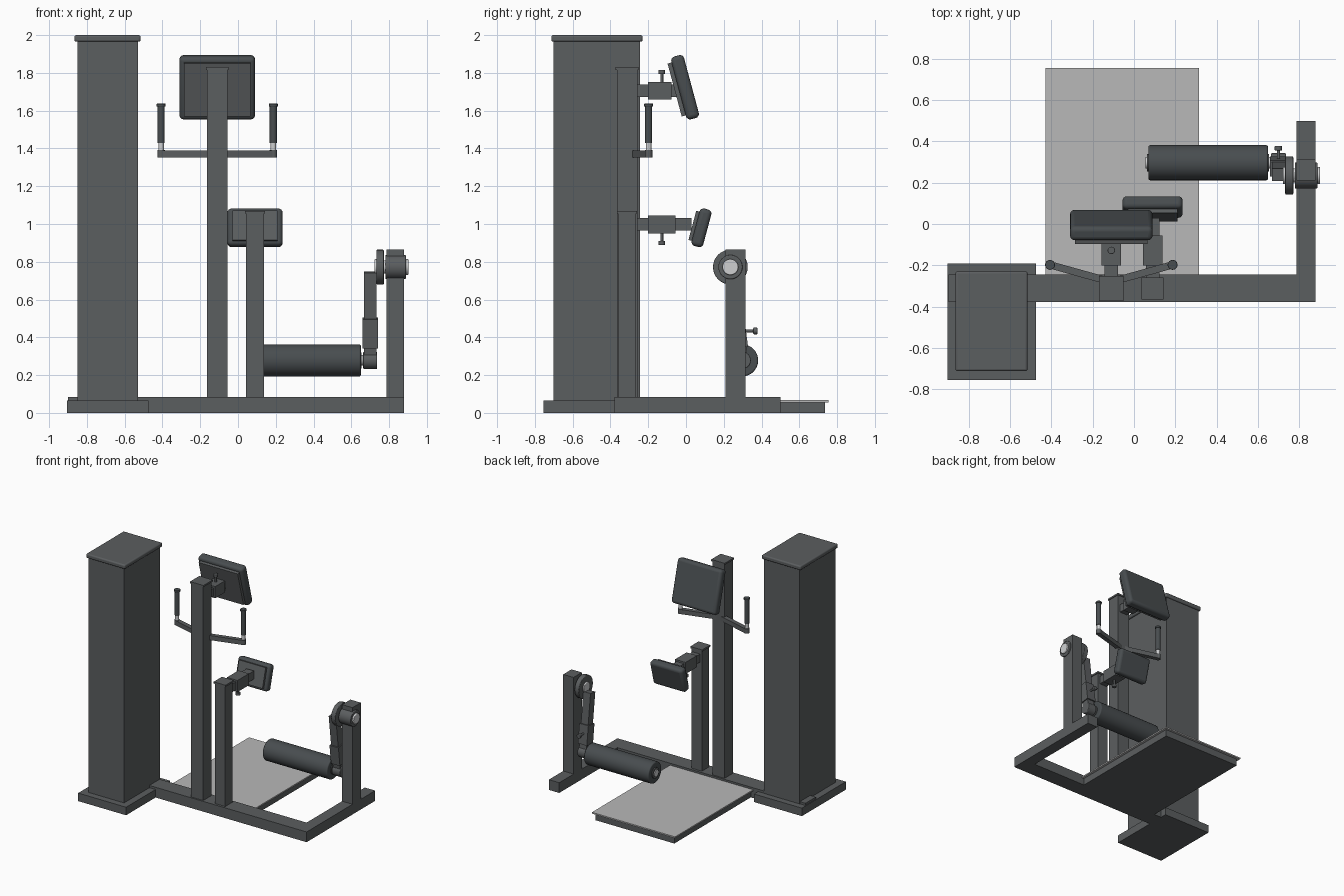
import bpy, bmesh, math
from mathutils import Vector, Matrix, Euler

if "Cube" in bpy.data.objects:
    bpy.data.objects.remove(bpy.data.objects["Cube"])


def colour(name, rgb):
    m = bpy.data.materials.new(name)
    m.diffuse_color = (*rgb, 1)
    m.use_nodes = True
    m.node_tree.nodes["Principled BSDF"].inputs["Base Color"].default_value = m.diffuse_color
    return m


FRAME = colour("dark_grey_paint", (0.105, 0.112, 0.116))
PAD = colour("charcoal_padding", (0.065, 0.074, 0.079))
STEEL = colour("bright_steel", (0.62, 0.63, 0.64))
PLATE = colour("light_grey_plate", (0.48, 0.48, 0.48))


def finish(name, bm, mat, bevel, segments, smooth):
    me = bpy.data.meshes.new(name)
    bm.to_mesh(me)
    bm.free()
    me.materials.append(mat)
    ob = bpy.data.objects.new(name, me)
    bpy.context.collection.objects.link(ob)
    if bevel:
        b = ob.modifiers.new("rounding", 'BEVEL')
        b.width, b.segments, b.limit_method = bevel, segments, 'ANGLE'
        b.angle_limit = math.radians(50)
    if smooth:
        bpy.context.view_layer.objects.active = ob
        ob.select_set(True)
        bpy.ops.object.shade_smooth_by_angle(angle=math.radians(35))
        ob.select_set(False)
    return ob


def block(name, centre, size, mat, rot=(0, 0, 0), bevel=0, segments=3):
    bm = bmesh.new()
    bmesh.ops.create_cube(bm, size=1)
    bm.transform(Matrix.LocRotScale(None, None, Vector(size)))
    ob = finish(name, bm, mat, bevel, segments, bevel > 0)
    ob.location, ob.rotation_euler = centre, rot
    return ob


def box(name, x, y, z, mat=FRAME, **kw):
    pairs = (x, y, z)
    return block(name, [(a + b) / 2 for a, b in pairs], [b - a for a, b in pairs], mat, **kw)


def rod(name, start, end, r, mat=FRAME, bevel=0, sides=32):
    a, b = Vector(start), Vector(end)
    bm = bmesh.new()
    bmesh.ops.create_cone(bm, cap_ends=True, segments=sides, radius1=r, radius2=r, depth=(b - a).length)
    bm.transform(Matrix.Translation((a + b) / 2) @ (b - a).to_track_quat('Z', 'Y').to_matrix().to_4x4())
    return finish(name, bm, mat, bevel, 3, True)


def bar(name, start, end, width, height, mat=FRAME, bevel=0):
    # rectangular bar laid between two points, width along local x
    a, b = Vector(start), Vector(end)
    d = b - a
    if abs(d.z) > abs(d.y) and abs(d.z) > abs(d.x):   # upright, leaning in y
        return block(name, (a + b) / 2, (width, height, d.length), mat,
                     rot=(math.atan2(-d.y, d.z), 0, 0), bevel=bevel)
    return block(name, (a + b) / 2, (d.length, width, height), mat,
                 rot=(0, 0, math.atan2(d.y, d.x)), bevel=bevel)


def knob(name, base, direction, length):
    # locking pin with a thicker head
    p, d = Vector(base), Vector(direction)
    rod(name + "_stem", p, p + d * length, 0.008, sides=16)
    rod(name + "_head", p + d * (length - 0.022), p + d * length, 0.018, bevel=0.004, sides=20)


# weight tower
box("tower_base", (-0.905, -0.475), (-0.755, -0.192), (0, 0.065))
box("tower_housing", (-0.85, -0.53), (-0.702, -0.243), (0.065, 1.967))
box("tower_cap", (-0.866, -0.516), (-0.713, -0.23), (1.965, 2.0), bevel=0.01)

# floor frame
box("cross_beam", (-0.9, 0.88), (-0.378, -0.245), (0, 0.083))
box("side_beam", (0.787, 0.88), (-0.245, 0.5), (0, 0.083))

# standing platform
box("platform_frame", (-0.41, 0.295), (-0.245, 0.735), (0, 0.056))
box("platform_plate", (-0.43, 0.315), (-0.245, 0.755), (0.056, 0.067), PLATE)

# upright posts with caps
for name, cx, hw, top in (("tall_post", -0.11, 0.054, 1.83), ("short_post", 0.09, 0.047, 1.07)):
    box(name, (cx - hw, cx + hw), (-0.312 - hw, -0.312 + hw), (0.083, top - 0.013))
    e = hw + 0.006
    box(name + "_cap", (cx - e, cx + e), (-0.312 - e, -0.312 + e), (top - 0.014, top))
box("pivot_post", (0.787, 0.88), (0.21, 0.316), (0.083, 0.866))


def padded_support(name, cx, z, sleeve_end, reach, pad_c, pad_size, board, tilt, pin):
    # telescoping arm, sleeve, locking pin, backing board and cushion
    box(name + "_arm", (cx - 0.033, cx + 0.033), (-0.26, reach), (z - 0.033, z + 0.033))
    box(name + "_sleeve", (cx - 0.047, cx + 0.047), (-0.202, sleeve_end), (z - 0.047, z + 0.047))
    knob(name + "_pin", (cx, -0.128, z + pin * 0.045), (0, 0, pin), 0.065)
    rot = (math.radians(tilt), 0, 0)
    c = Vector(pad_c)
    block(name + "_cushion", c, pad_size, PAD, rot=rot, bevel=0.022, segments=4)
    off = Euler(rot).to_matrix() @ Vector((0, -pad_size[1] / 2 - board[1] / 2 + 0.004, 0))
    block(name + "_board", c + off, board, FRAME, rot=rot)


padded_support("chest_pad", -0.11, 1.705, -0.078, -0.05, (-0.11, -0.005, 1.724),
               (0.4, 0.07, 0.344), (0.35, 0.026, 0.29), 15, 1)
padded_support("hip_pad", 0.09, 0.998, -0.055, 0.03, (0.09, 0.082, 0.98),
               (0.292, 0.064, 0.205), (0.24, 0.022, 0.16), -15, -1)

# handlebars mirrored about the tall post
for side, s in (("left", -1), ("right", 1)):
    hx, hy = -0.11 + s * 0.297, -0.198
    bar(side + "_handle_bar", (-0.11 + s * 0.02, -0.275, 1.371), (hx, hy, 1.371), 0.035, 0.037)
    rod(side + "_handle_joint", (hx, hy, 1.353), (hx, hy, 1.391), 0.02, sides=24)
    rod(side + "_handle_stem", (hx, hy, 1.391), (hx, hy, 1.435), 0.015, STEEL, sides=24)
    rod(side + "_grip", (hx, hy, 1.43), (hx, hy, 1.63), 0.019, PAD, sides=24)
    rod(side + "_grip_flange", (hx, hy, 1.622), (hx, hy, 1.637), 0.024, PAD, bevel=0.003, sides=24)

# pivot hub
py, pz = 0.235, 0.772
for name, x0, x1, r, mat in (("pivot_disc", 0.733, 0.772, 0.092, FRAME),
                             ("pivot_inner_cap", 0.722, 0.735, 0.042, STEEL),
                             ("pivot_shaft", 0.765, 0.8, 0.035, STEEL),
                             ("pivot_bearing", 0.78, 0.889, 0.064, FRAME),
                             ("pivot_outer_cap", 0.885, 0.902, 0.042, STEEL)):
    rod(name, (x0, py, pz), (x1, py, pz), r, mat, bevel=0.005)

# swinging arm leaning back toward the roller
ry, rz = 0.297, 0.278


def on_arm(z):
    t = (z - rz) / (pz - rz)
    return (0.7, ry + (py - ry) * t, z)


bar("swing_arm", on_arm(0.3), on_arm(0.745), 0.064, 0.062)
bar("swing_arm_sleeve", on_arm(0.345), on_arm(0.5), 0.08, 0.08)
knob("swing_arm_pin", (0.7, 0.312, 0.434), (0, 1, 0), 0.066)

# thigh roller
rod("roller_end_boss", (0.663, ry, rz), (0.737, ry, rz), 0.046, bevel=0.005)
rod("roller_shaft", (0.055, ry, rz), (0.67, ry, rz), 0.028, STEEL)
rod("roller_collar", (0.062, ry, rz), (0.655, ry, rz), 0.042)
rod("roller_cushion", (0.07, ry, rz), (0.65, ry, rz), 0.085, PAD, bevel=0.008, sides=40)
